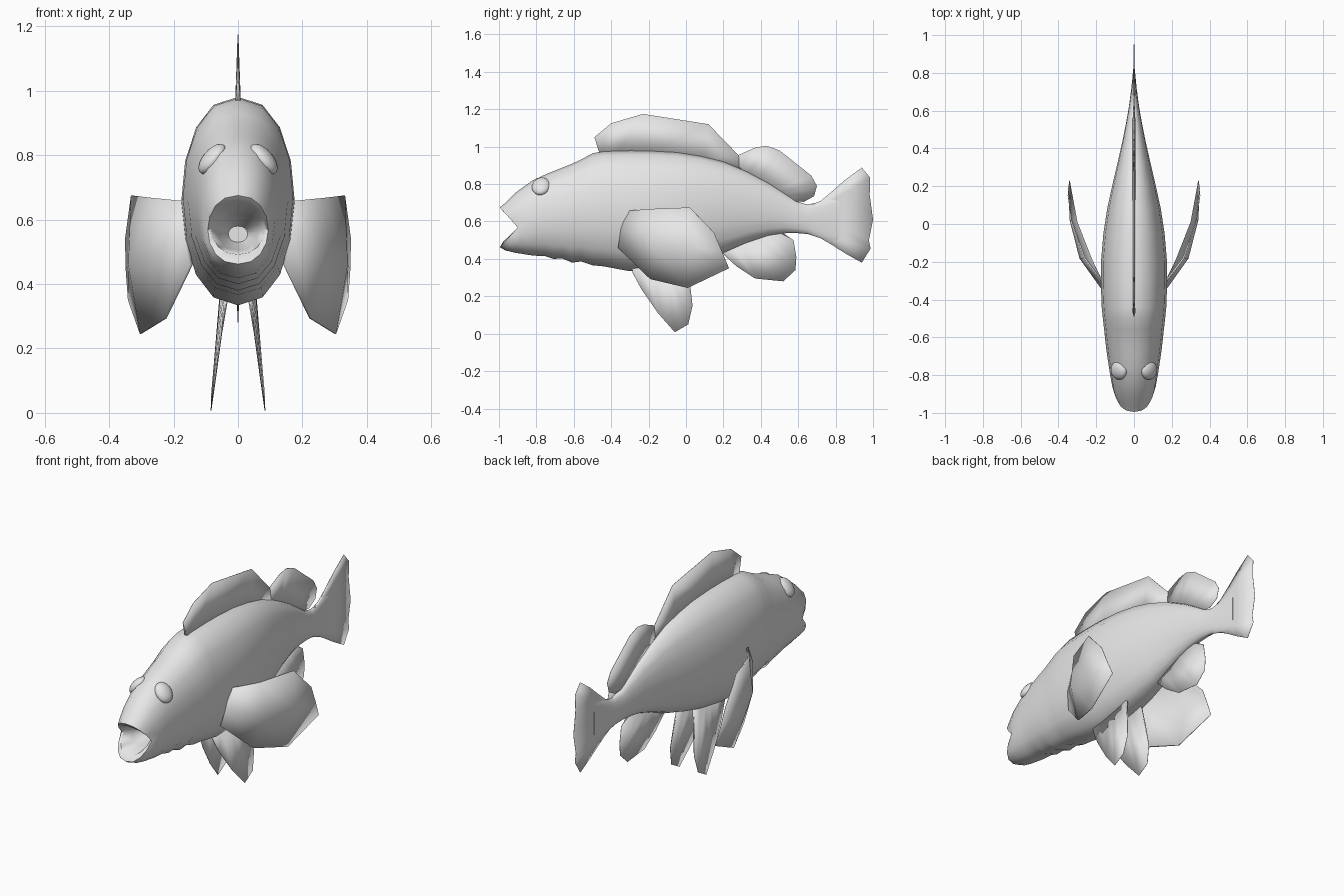
import bpy, bmesh, math
from mathutils import Matrix

if "Cube" in bpy.data.objects:
    bpy.data.objects.remove(bpy.data.objects["Cube"])

grey = bpy.data.materials.new("plain_grey")
grey.use_nodes = True
grey.diffuse_color = (0.8, 0.8, 0.8, 1)
grey.node_tree.nodes["Principled BSDF"].inputs["Base Color"].default_value = (0.8, 0.8, 0.8, 1)


def finish(name, bm, angle=40):
    """Turn a bmesh into a smooth-shaded object."""
    bmesh.ops.recalc_face_normals(bm, faces=bm.faces)
    mesh = bpy.data.meshes.new(name)
    bm.to_mesh(mesh)
    bm.free()
    mesh.materials.append(grey)
    obj = bpy.data.objects.new(name, mesh)
    bpy.context.collection.objects.link(obj)
    bpy.ops.object.select_all(action='DESELECT')
    obj.select_set(True)
    bpy.context.view_layer.objects.active = obj
    bpy.ops.object.shade_smooth_by_angle(angle=math.radians(angle))
    return obj


def fin(name, rows, thickness, mirrored=False):
    """Grid of points from root row to tip row, thinning towards the tip."""
    bm = bmesh.new()
    grid = [[bm.verts.new(p) for p in row] for row in rows]
    for a, b in zip(grid, grid[1:]):
        for i in range(len(a) - 1):
            bm.faces.new((a[i], a[i + 1], b[i + 1], b[i]))
    obj = finish(name, bm)
    group = obj.vertex_groups.new(name="thickness")
    n = len(rows[0])
    for r in range(len(rows)):
        group.add(list(range(r * n, r * n + n)), 1 - r / (len(rows) - 1), 'REPLACE')
    solid = obj.modifiers.new("thickness", 'SOLIDIFY')
    solid.thickness = thickness
    solid.offset = 0
    solid.vertex_group = "thickness"
    solid.thickness_vertex_group = 0.15
    if mirrored:
        obj.modifiers.new("mirror", 'MIRROR')
    return obj


def median(points):
    """Place (y, z) points on the centre plane."""
    return [(0, y, z) for y, z in points]


# Body: loft from the throat, out over the lips and back to the tail
# (y, top z, bottom z, half width, forward pull of top and bottom)
stations = [
    (-0.78, 0.58, 0.53, 0.03, 0), (-0.84, 0.62, 0.505, 0.062, 0.03),
    (-0.89, 0.655, 0.492, 0.083, 0.088), (-0.90, 0.675, 0.462, 0.094, 0.095),
    (-0.885, 0.70, 0.445, 0.105, 0.08), (-0.86, 0.755, 0.432, 0.115, 0.05),
    (-0.80, 0.82, 0.418, 0.126, 0.02), (-0.75, 0.852, 0.414, 0.134, 0),
    (-0.71, 0.868, 0.400, 0.140, 0), (-0.66, 0.888, 0.402, 0.147, 0),
    (-0.61, 0.908, 0.380, 0.153, 0), (-0.56, 0.932, 0.386, 0.158, 0),
    (-0.50, 0.964, 0.366, 0.165, 0), (-0.44, 0.977, 0.360, 0.171, 0),
    (-0.30, 0.981, 0.334, 0.176, 0), (-0.20, 0.980, 0.338, 0.175, 0),
    (-0.05, 0.972, 0.362, 0.162, 0), (0.08, 0.952, 0.393, 0.142, 0),
    (0.20, 0.922, 0.430, 0.116, 0), (0.32, 0.872, 0.482, 0.088, 0),
    (0.44, 0.808, 0.522, 0.061, 0), (0.53, 0.750, 0.537, 0.043, 0),
    (0.59, 0.708, 0.538, 0.032, 0), (0.65, 0.690, 0.533, 0.023, 0),
    (0.72, 0.705, 0.510, 0.014, 0), (0.82, 0.740, 0.480, 0.004, 0)]
SIDES = 16
bm = bmesh.new()
rings = []
for y, top, bottom, width, pull in stations:
    ring = []
    for i in range(SIDES):
        t = 2 * math.pi * i / SIDES
        s, c = math.sin(t), math.cos(t)
        x = math.copysign(width * abs(s) ** 0.87, s) if abs(s) > 1e-6 else 0
        z = (top + bottom) / 2 + c * (top - bottom) / 2
        ring.append(bm.verts.new((x, y - pull * abs(c), z)))
    rings.append(ring)
for a, b in zip(rings, rings[1:]):
    for i in range(SIDES):
        j = (i + 1) % SIDES
        bm.faces.new((a[i], a[j], b[j], b[i]))
bm.faces.new(rings[0])
bm.faces.new(rings[-1])
finish("body", bm, 60)

# Eyes: flattened ellipsoids lying against the head
bm = bmesh.new()
placement = (Matrix.Translation((0.08, -0.775, 0.788))
             @ Matrix.Rotation(-0.2, 4, 'Z') @ Matrix.Rotation(math.radians(-40), 4, 'Y')
             @ Matrix.Diagonal((0.029, 0.05, 0.057, 1)))
bmesh.ops.create_uvsphere(bm, u_segments=16, v_segments=10, radius=1, matrix=placement)
finish("eyes", bm, 60).modifiers.new("mirror", 'MIRROR')

# Dorsal fins
fin("front_dorsal_fin", [
    median([(-0.46, 0.955), (-0.38, 0.96), (-0.22, 0.96), (0.10, 0.93), (0.30, 0.86)]),
    median([(-0.49, 1.05), (-0.40, 1.125), (-0.23, 1.175), (0.12, 1.12), (0.28, 0.955)])], 0.018)
fin("rear_dorsal_fin", [
    median([(0.27, 0.87), (0.33, 0.85), (0.38, 0.82), (0.43, 0.79), (0.48, 0.76),
            (0.51, 0.74), (0.53, 0.73), (0.55, 0.715), (0.56, 0.70)]),
    median([(0.28, 0.955), (0.37, 0.995), (0.43, 1.005), (0.50, 0.98), (0.67, 0.845),
            (0.70, 0.79), (0.685, 0.735), (0.63, 0.705), (0.58, 0.708)])], 0.016)

# Anal fin
fin("anal_fin", [
    median([(0.19, 0.45), (0.24, 0.47), (0.30, 0.50), (0.36, 0.52), (0.42, 0.54),
            (0.45, 0.545), (0.48, 0.55), (0.50, 0.55)]),
    median([(0.205, 0.42), (0.27, 0.36), (0.37, 0.295), (0.52, 0.28), (0.585, 0.34),
            (0.59, 0.41), (0.575, 0.50), (0.48, 0.53)])], 0.016)

# Tail fin: straight rows fanning out to a scalloped edge
tail_rows = [median([(y, top + (bottom - top) * i / 6) for i in range(7)])
             for y, top, bottom in [(0.66, 0.685, 0.538), (0.72, 0.71, 0.51),
                                    (0.78, 0.76, 0.475), (0.85, 0.822, 0.43)]]
tail_rows.append(median([(0.94, 0.888), (0.985, 0.834), (0.982, 0.743), (1.0, 0.61),
                         (0.978, 0.50), (0.987, 0.455), (0.94, 0.38)]))
fin("tail_fin", tail_rows, 0.012)


# Pelvic fins, splayed slightly outwards
def splay(points):
    return [(0.04 + 0.1 * (0.33 - z) + 0.05 * (y + 0.29), y, z) for y, z in points]


fin("pelvic_fins", [
    splay([(-0.29, 0.36), (-0.22, 0.37), (-0.15, 0.37), (-0.10, 0.38), (-0.05, 0.39), (0.0, 0.40)]),
    splay([(-0.285, 0.325), (-0.24, 0.24), (-0.15, 0.11), (-0.06, 0.008), (0.012, 0.05),
           (0.035, 0.15)][:5] + [(0.035, 0.15)])], 0.014, mirrored=True)
fin("pelvic_fin_rear_edges", [
    splay([(-0.05, 0.39), (0.0, 0.40)]), splay([(0.0, 0.36), (0.02, 0.28)]),
    splay([(0.0, 0.15), (0.035, 0.15)])], 0.012, mirrored=True)

# Pectoral fins, curving out and back from the flanks
fin("pectoral_fins", [
    [(0.163, -0.31, 0.657), (0.165, -0.345, 0.56), (0.145, -0.36, 0.46)],
    [(0.262, -0.18, 0.667), (0.285, -0.18, 0.48), (0.225, -0.19, 0.293)],
    [(0.33, 0.02, 0.675), (0.338, 0.02, 0.46), (0.302, 0.01, 0.245)],
    [(0.35, 0.15, 0.54), (0.348, 0.19, 0.445), (0.341, 0.23, 0.35)]], 0.012, mirrored=True)
